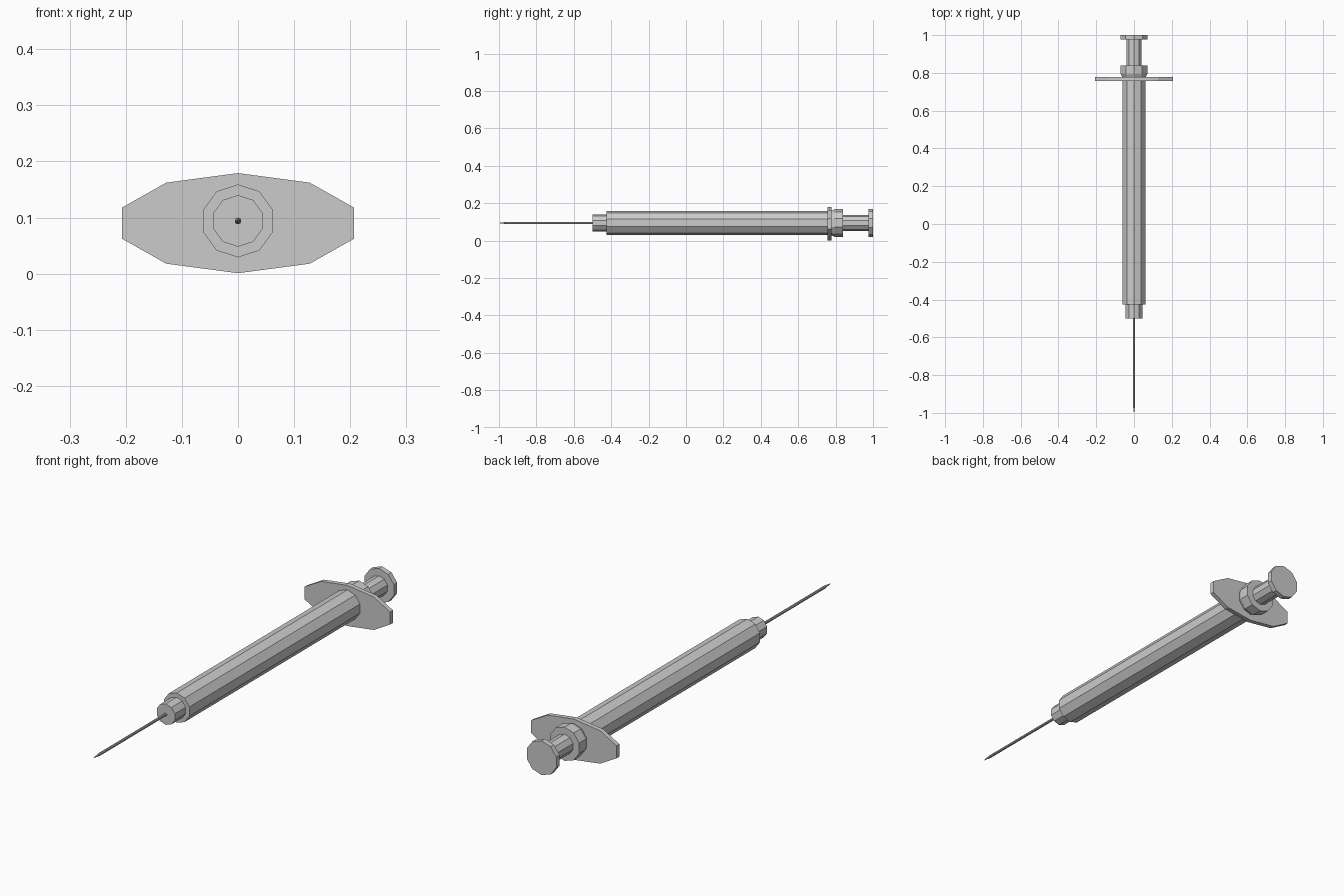
import bpy, bmesh, math

if "Cube" in bpy.data.objects:
    bpy.data.objects.remove(bpy.data.objects["Cube"])

SIDES = 10
AXIS_Z = 0.094


def lathe_y(name, profile, z=AXIS_Z, sides=SIDES, stretch_x=1.0):
    """Faceted solid along Y from (y, radius) pairs, one corner pointing up."""
    bm = bmesh.new()
    rings = []
    for y, r in profile:
        ring = []
        for i in range(sides):
            a = math.pi / 2 + 2 * math.pi * i / sides
            ring.append(bm.verts.new((r * math.cos(a) * stretch_x, y, z + r * math.sin(a))))
        rings.append(ring)
    for lower, upper in zip(rings, rings[1:]):
        for i in range(sides):
            j = (i + 1) % sides
            bm.faces.new((lower[i], lower[j], upper[j], upper[i]))
    bm.faces.new(rings[0])
    bm.faces.new(rings[-1])
    bmesh.ops.recalc_face_normals(bm, faces=bm.faces)
    mesh = bpy.data.meshes.new(name)
    bm.to_mesh(mesh)
    bm.free()
    obj = bpy.data.objects.new(name, mesh)
    bpy.context.collection.objects.link(obj)
    return obj


# Needle with sharpened tip
lathe_y("needle", [(-1.0, 0.0006), (-0.96, 0.006), (-0.5, 0.006)])

# Barrel with its stepped nozzle
lathe_y("barrel", [(-0.5, 0.046), (-0.425, 0.046), (-0.425, 0.065), (0.76, 0.065)])

# Finger flange: wide, flattened ten-sided plate
lathe_y("finger_flange", [(0.757, 0.0892), (0.777, 0.0892)], z=0.09, stretch_x=0.2177 / 0.0892)

# Collar behind the flange
lathe_y("collar", [(0.775, 0.064), (0.795, 0.074), (0.84, 0.074)])

# Plunger rod and thumb pad
lathe_y("plunger", [(0.83, 0.043), (0.977, 0.043), (0.977, 0.075), (1.0, 0.075)])
